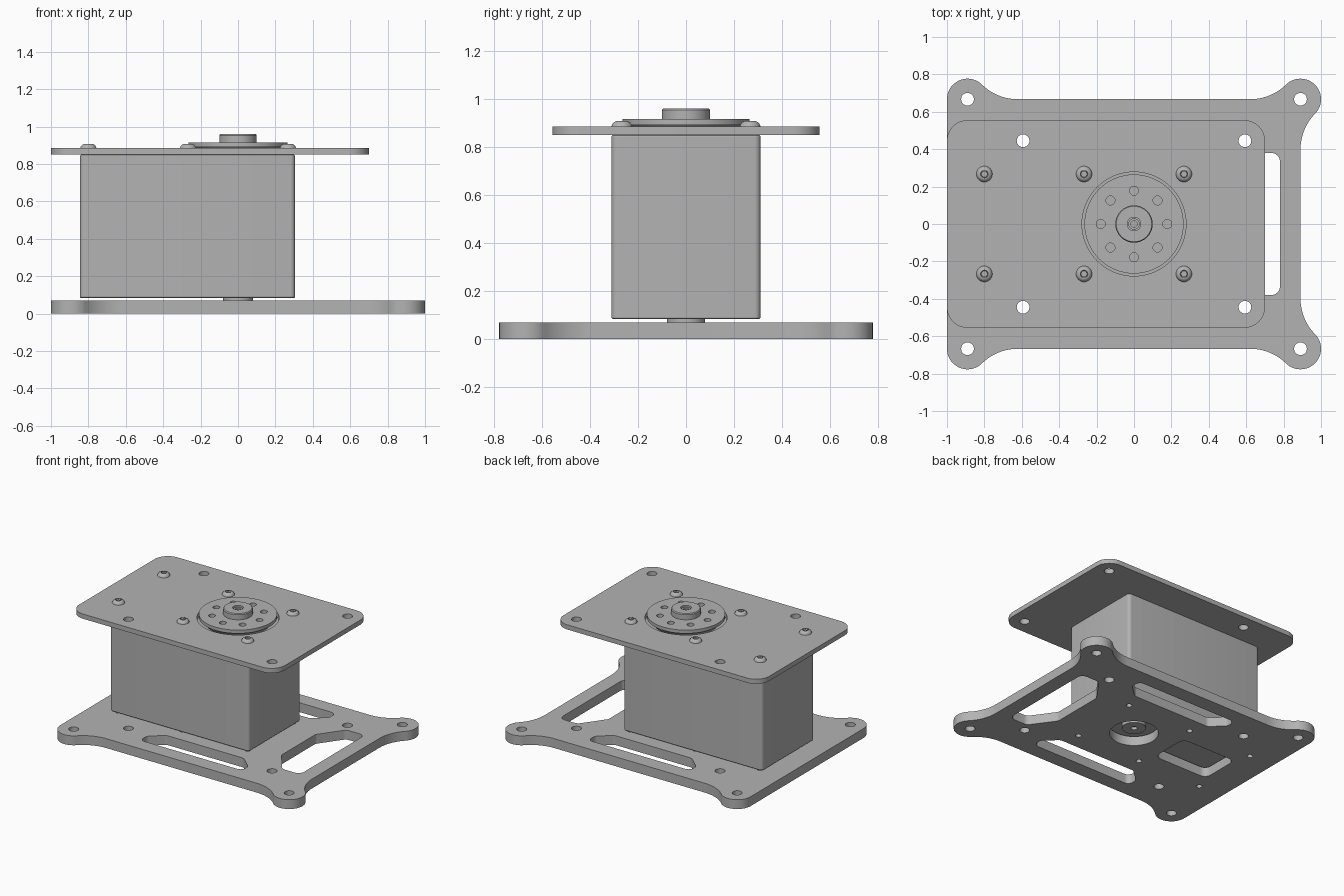
import bpy, bmesh, math
from mathutils import Vector

cube = bpy.data.objects.get("Cube")
if cube:
    bpy.data.objects.remove(cube, do_unlink=True)

grey = bpy.data.materials.new("plain grey")
grey.use_nodes = True
colour = (0.45, 0.45, 0.45, 1)
grey.diffuse_color = colour
grey.node_tree.nodes["Principled BSDF"].inputs["Base Color"].default_value = colour


def finish(name, mesh):
    """Link a mesh as a grey object with sharp edges kept."""
    ob = bpy.data.objects.new(name, mesh)
    bpy.context.collection.objects.link(ob)
    mesh.materials.clear()
    mesh.materials.append(grey)
    bpy.ops.object.select_all(action='DESELECT')
    ob.select_set(True)
    bpy.context.view_layer.objects.active = ob
    bpy.ops.object.shade_smooth_by_angle(angle=math.radians(30))
    return ob


def arc(cx, cy, r, a0, a1, n=16):
    return [(cx + r * math.cos(math.radians(a0 + (a1 - a0) * i / n)),
             cy + r * math.sin(math.radians(a0 + (a1 - a0) * i / n)))
            for i in range(n + 1)]


def circle(x, y, r, n=32):
    return arc(x, y, r, 0, 360, n)[:-1]


def rounded(corners, r, n=8):
    """Round every corner of a convex outline."""
    pts = []
    for i, c in enumerate(corners):
        c = Vector(c)
        a = (Vector(corners[i - 1]) - c).normalized()
        b = (Vector(corners[(i + 1) % len(corners)]) - c).normalized()
        half = a.angle(b) / 2
        centre = c + (a + b).normalized() * r / math.sin(half)
        start = c + a * r / math.tan(half) - centre
        end = c + b * r / math.tan(half) - centre
        for k in range(n + 1):
            d = start.slerp(end, k / n) if start.length else start
            pts.append(tuple(centre + d.normalized() * r))
    return pts


def rect(x0, x1, y0, y1):
    return [(x0, y0), (x1, y0), (x1, y1), (x0, y1)]


def plate(name, outlines, z0, z1):
    """Fill the first outline, cut the others, and extrude."""
    cu = bpy.data.curves.new(name, 'CURVE')
    cu.dimensions = '2D'
    cu.fill_mode = 'BOTH'
    cu.extrude = (z1 - z0) / 2
    for pts in outlines:
        sp = cu.splines.new('POLY')
        sp.points.add(len(pts) - 1)
        for p, (x, y) in zip(sp.points, pts):
            p.co = (x, y, 0, 1)
        sp.use_cyclic_u = True
    tmp = bpy.data.objects.new(name + "_curve", cu)
    bpy.context.collection.objects.link(tmp)
    deps = bpy.context.evaluated_depsgraph_get()
    mesh = bpy.data.meshes.new_from_object(tmp.evaluated_get(deps))
    bpy.data.objects.remove(tmp, do_unlink=True)
    bm = bmesh.new()
    bm.from_mesh(mesh)
    bmesh.ops.remove_doubles(bm, verts=bm.verts, dist=1e-5)
    bmesh.ops.translate(bm, verts=bm.verts, vec=(0, 0, (z0 + z1) / 2))
    bmesh.ops.recalc_face_normals(bm, faces=bm.faces)
    bm.to_mesh(mesh)
    bm.free()
    return finish(name, mesh)


def lathe(name, profile, x=0, y=0, steps=48):
    """Revolve a radius/height profile about a vertical axis."""
    bm = bmesh.new()
    vs = [bm.verts.new((r, 0, z)) for r, z in profile]
    es = [bm.edges.new(p) for p in zip(vs, vs[1:])]
    bmesh.ops.spin(bm, geom=vs + es, cent=(0, 0, 0), axis=(0, 0, 1),
                   angle=math.tau, steps=steps)
    bmesh.ops.remove_doubles(bm, verts=bm.verts, dist=1e-5)
    bmesh.ops.recalc_face_normals(bm, faces=bm.faces)
    bmesh.ops.translate(bm, verts=bm.verts, vec=(x, y, 0))
    mesh = bpy.data.meshes.new(name)
    bm.to_mesh(mesh)
    bm.free()
    return finish(name, mesh)


# Shared hole layout
HX, HY, LOBE = 0.89, 0.667, 0.11
pillar_holes = [circle(x, y, 0.034) for x in (-0.593, 0.593) for y in (-0.445, 0.445)]
screw_spots = [(x, y) for x in (-0.8, -0.267, 0.267) for y in (-0.267, 0.267)]

# Base plate outline: eared corners with concave fillets, mirrored front to back
R = 0.276
D = math.sqrt(2 * R * LOBE + LOBE ** 2)
t = math.degrees(math.atan2(R, D))
half = arc(HX + R, HY - D, R, 180, 90 + t)
half += arc(HX, HY, LOBE, t - 90, 180 - t, 24)[1:]
half += arc(HX - D, HY + R, R, -t, -90)[1:]
half += arc(D - HX, HY + R, R, -90, t - 180)
half += arc(-HX, HY, LOBE, t, 180, 24)[1:]
outline = half + [(x, -y) for x, y in reversed(half)]

# Base plate openings
slot = [(0.42, 0.555), (-0.42, 0.555), (-0.42, 0.48), (-0.32, 0.39), (0.32, 0.39), (0.42, 0.48)]
end_window = [(0.78, -0.38), (0.78, 0.38), (0.63, 0.38), (0.5, 0.2), (0.5, -0.2), (0.63, -0.38)]
cuts = [rounded(slot, 0.04),
        rounded([(x, -y) for x, y in slot], 0.04),
        rounded(end_window, 0.045),
        rounded(rect(-0.76, -0.31, -0.15, 0.15), 0.05),
        circle(0, 0, 0.165, 48)]
cuts += [circle(sx * HX, sy * HY, 0.034) for sx in (-1, 1) for sy in (-1, 1)]
cuts += [circle(x, y, 0.02, 20) for x, y in screw_spots]
plate("base_plate", [outline] + cuts + pillar_holes, 0, 0.07)

# Motor body with rounded upright edges and softened rims
body = plate("motor_body", [rounded(rect(-0.845, 0.305, -0.31, 0.31), 0.025, 6)], 0.083, 0.85)
bm = bmesh.new()
bm.from_mesh(body.data)
bmesh.ops.dissolve_limit(bm, angle_limit=0.01, verts=bm.verts, edges=bm.edges)
rims = [e for e in bm.edges if abs(e.verts[0].co.z - e.verts[1].co.z) < 1e-4
        and e.calc_face_angle(0) > 1]
bmesh.ops.bevel(bm, geom=rims, offset=0.008, segments=2, profile=0.5, affect='EDGES')
bm.to_mesh(body.data)
bm.free()
finish_angle = math.radians(30)
bpy.ops.object.shade_smooth_by_angle(angle=finish_angle)

# Top plate
plate("top_plate", [rounded(rect(-1, 0.7, -0.555, 0.555), 0.11, 12),
                    circle(0, 0, 0.278, 64)] + pillar_holes, 0.85, 0.885)

# Round horn with a ring of holes, on a tapered underside
ring = [circle(0.178 * math.cos(k * math.pi / 4), 0.178 * math.sin(k * math.pi / 4), 0.024, 20)
        for k in range(8)]
plate("horn_disc", [circle(0, 0, 0.265, 64)] + ring, 0.89, 0.915)
lathe("horn_underside", [(0, 0.849), (0.22, 0.849), (0.255, 0.892), (0, 0.892)])

# Hub with recessed centre screw
lathe("horn_hub", [(0, 0.9), (0.1, 0.9), (0.1, 0.953), (0.095, 0.96), (0.036, 0.96),
                   (0.036, 0.935), (0, 0.935)])
lathe("hub_screw", [(0, 0.934), (0.03, 0.934), (0.03, 0.95), (0.017, 0.95),
                    (0.017, 0.938), (0, 0.938)], steps=24)

# Lower pivot boss with a small bore
lathe("pivot_boss", [(0, 0.09), (0.08, 0.09), (0.08, 0.04), (0.022, 0.04),
                     (0.022, 0.06), (0, 0.06)])

# Domed mounting screws with hex sockets
for i, (x, y) in enumerate(screw_spots):
    lathe(f"mounting_screw_{i + 1}", [(0, 0.884), (0.043, 0.884), (0.041, 0.892),
                                      (0.034, 0.902), (0.024, 0.907), (0.02, 0.907)], x, y, 24)
    lathe(f"screw_socket_{i + 1}", [(0.02, 0.907), (0.018, 0.895), (0, 0.895)], x, y, 6)
